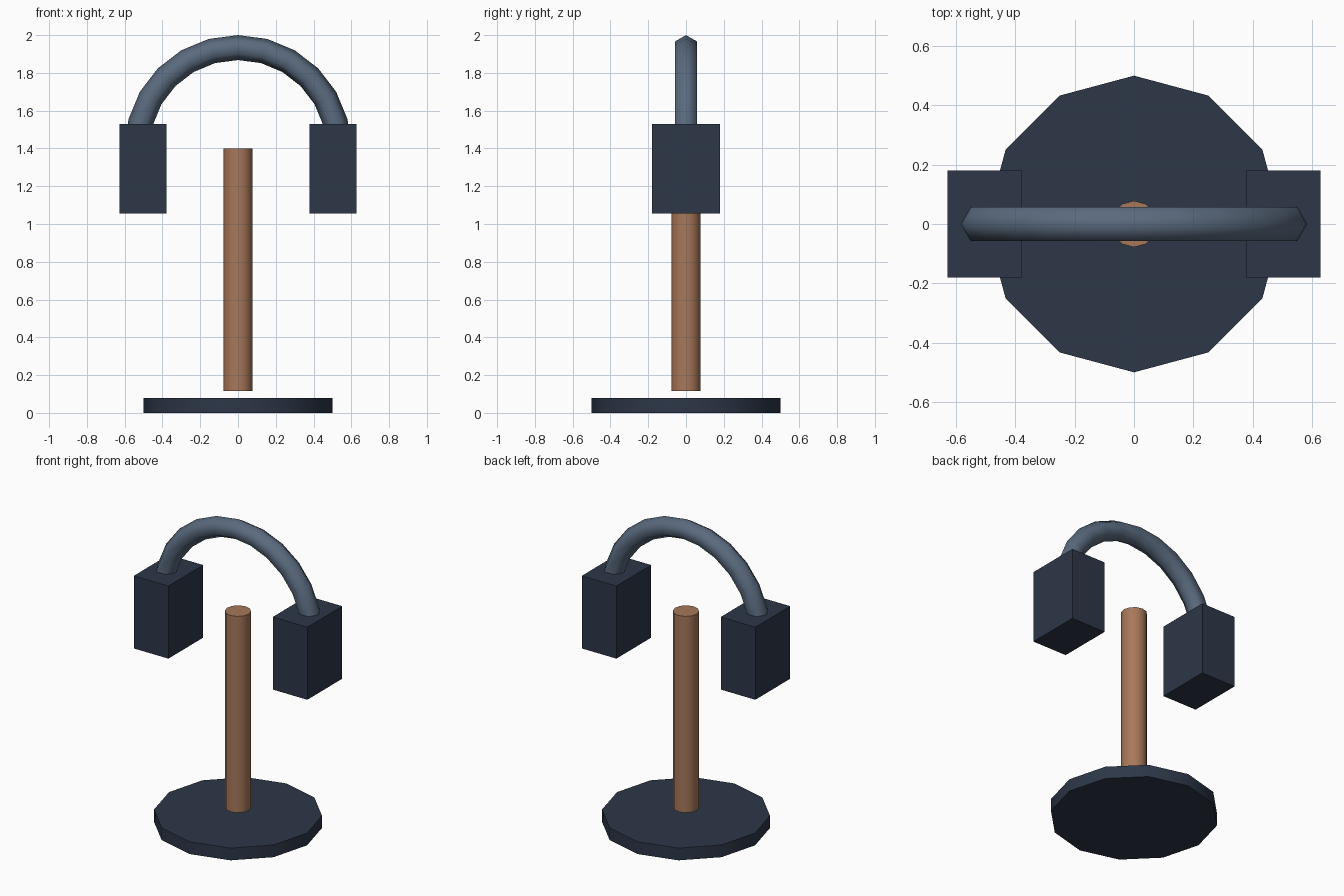
import bpy, bmesh, math
from mathutils import Vector

if "Cube" in bpy.data.objects:
    bpy.data.objects.remove(bpy.data.objects["Cube"])


def material(name, hex_rgb):
    def lin(c):
        return c / 12.92 if c <= 0.04045 else ((c + 0.055) / 1.055) ** 2.4
    m = bpy.data.materials.new(name)
    m.diffuse_color = [lin(((hex_rgb >> s) & 255) / 255) for s in (16, 8, 0)] + [1]
    m.use_nodes = True
    m.node_tree.nodes["Principled BSDF"].inputs["Base Color"].default_value = m.diffuse_color
    return m


DARK = material("dark_slate", 0x2D3748)
SLATE = material("slate", 0x5A6A7E)
WOOD = material("wood", 0xA8785A)


def smooth(ob, angle):
    bpy.ops.object.select_all(action='DESELECT')
    ob.select_set(True)
    bpy.context.view_layer.objects.active = ob
    bpy.ops.object.shade_smooth_by_angle(angle=math.radians(angle))


def cylinder(name, r, z0, z1, mat):
    bpy.ops.mesh.primitive_cylinder_add(vertices=12, radius=r, depth=z1 - z0,
                                        location=(0, 0, (z0 + z1) / 2))
    ob = bpy.context.object
    ob.name = name
    ob.data.materials.append(mat)
    smooth(ob, 40)


# Round foot and floating post
cylinder("base", 0.5, 0, 0.08, DARK)
cylinder("post", 0.078, 0.115, 1.4, WOOD)

# Ear cups
for side, sx in (("left", -1), ("right", 1)):
    bpy.ops.mesh.primitive_cube_add(size=1, location=(sx * 0.503, 0, 1.2925))
    cup = bpy.context.object
    cup.name = side + "_ear_cup"
    cup.scale = (0.25, 0.36, 0.475)
    bpy.ops.object.transform_apply(location=False, rotation=False, scale=True)
    cup.data.materials.append(DARK)

# Headband: half ring with a six-sided section
SEGS, SIDES, MAJOR, MINOR, CENTRE_Z = 12, 6, 0.534, 0.066, 1.4
bm = bmesh.new()
rings = []
for i in range(SEGS + 1):
    a = math.pi * i / SEGS
    out = Vector((math.cos(a), 0, math.sin(a)))
    ring = []
    for j in range(SIDES):
        b = math.tau * j / SIDES
        p = out * (MAJOR + MINOR * math.cos(b))
        ring.append(bm.verts.new((p.x, MINOR * math.sin(b), p.z + CENTRE_Z)))
    rings.append(ring)
for r0, r1 in zip(rings, rings[1:]):
    for j in range(SIDES):
        k = (j + 1) % SIDES
        bm.faces.new((r0[j], r0[k], r1[k], r1[j]))
bm.faces.new(rings[0])
bm.faces.new(rings[-1])
bmesh.ops.recalc_face_normals(bm, faces=bm.faces)
mesh = bpy.data.meshes.new("headband")
bm.to_mesh(mesh)
bm.free()
band = bpy.data.objects.new("headband", mesh)
bpy.context.collection.objects.link(band)
mesh.materials.append(SLATE)
smooth(band, 70)
